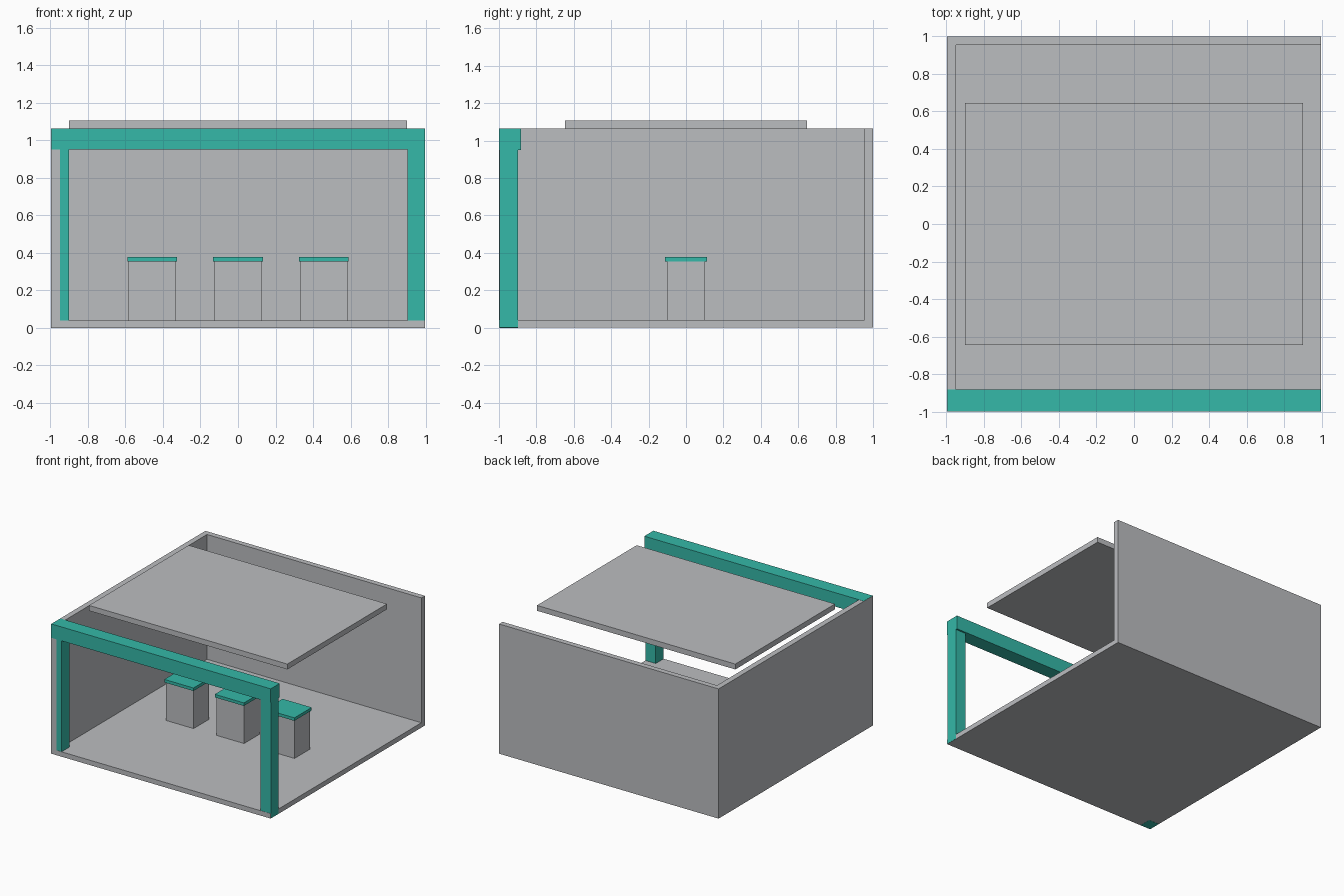
import bpy

if "Cube" in bpy.data.objects:
    bpy.data.objects.remove(bpy.data.objects["Cube"])


def material(name, rgb):
    m = bpy.data.materials.new(name)
    m.diffuse_color = (*rgb, 1.0)
    m.use_nodes = True
    m.node_tree.nodes["Principled BSDF"].inputs["Base Color"].default_value = m.diffuse_color
    return m


GREY = material("light_grey", (0.50, 0.51, 0.53))
TEAL = material("teal", (0.035, 0.479, 0.392))


def box(name, x, y, z, mat):
    """Box spanning the (min, max) ranges x, y and z."""
    spans = (x, y, z)
    bpy.ops.mesh.primitive_cube_add(size=1, location=[(a + b) / 2 for a, b in spans])
    ob = bpy.context.object
    ob.name = name
    ob.scale = [b - a for a, b in spans]
    bpy.ops.object.transform_apply(location=False, rotation=False, scale=True)
    ob.data.materials.append(mat)
    return ob


W = 0.996      # half width
TOP = 1.064    # wall height

# Booth shell: floor, left wall and back wall in one piece
shell = box("booth_shell", (-W, W), (-0.999, 1), (0, TOP), GREY)
cutter = box("shell_cutter", (-0.95, 2), (-2, 0.955), (0.04, 2), GREY)
cutter.hide_render = True
mod = shell.modifiers.new("open_sides", 'BOOLEAN')
mod.operation = 'DIFFERENCE'
mod.solver = 'EXACT'
mod.object = cutter
bpy.context.view_layer.objects.active = shell
bpy.ops.object.modifier_apply(modifier=mod.name)
bpy.data.objects.remove(cutter)

# Front frame: two posts and a beam
box("left_post", (-0.995, -0.902), (-0.997, -0.897), (-0.001, 0.952), TEAL)
box("right_post", (0.903, W + 0.001), (-0.997, -0.897), (0.001, 0.952), TEAL)
box("front_beam", (-0.995, W + 0.001), (-1, -0.883), (0.951, TOP + 0.001), TEAL)

# Floating ceiling panel
box("ceiling_panel", (-0.9, 0.9), (-0.646, 0.646), (1.063, 1.107), GREY)

# Row of display pedestals with overhanging tops
for i, cx in enumerate((-0.458, 0, 0.458), 1):
    box(f"pedestal_{i}", (cx - 0.126, cx + 0.126), (-0.101, 0.101), (0.04, 0.354), GREY)
    box(f"pedestal_top_{i}", (cx - 0.132, cx + 0.132), (-0.112, 0.112), (0.354, 0.379), TEAL)
